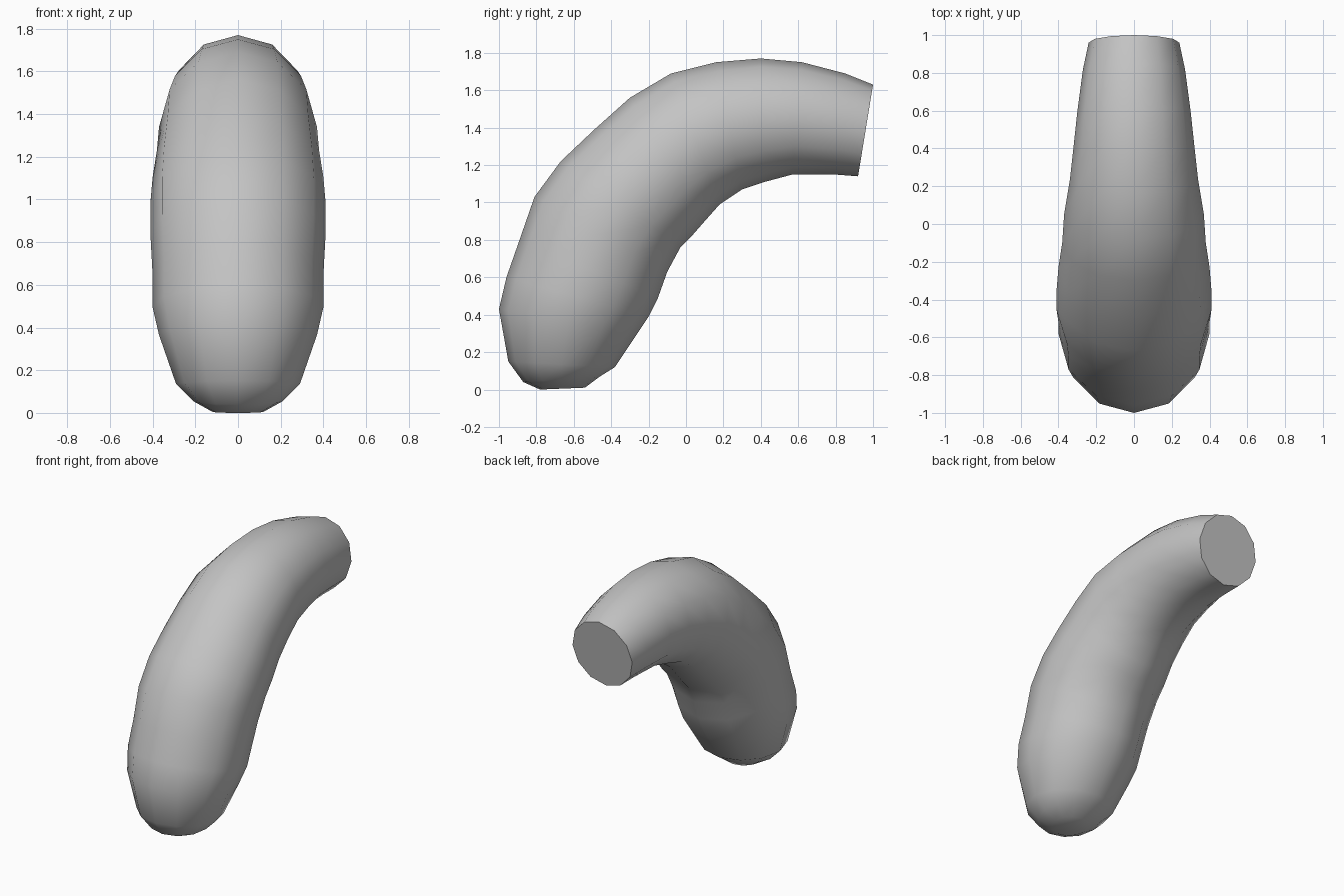
import bpy
import bmesh
import math
from mathutils import Vector

cube = bpy.data.objects.get("Cube")
if cube:
    bpy.data.objects.remove(cube, do_unlink=True)

SIDES = 12

# Plain grey skin
grey = bpy.data.materials.new("plain_grey")
grey.use_nodes = True
colour = (0.55, 0.55, 0.55, 1.0)
grey.diffuse_color = colour
grey.node_tree.nodes["Principled BSDF"].inputs["Base Color"].default_value = colour

# Rings along the bend: outer y, outer z, inner y, inner z, half width
RINGS = [
    (-.78, 0, -.54, .01, .12),
    (-.87, .04, -.46, .07, .21),
    (-.95, .15, -.38, .12, .29),
    (-1, .43, -.26, .3, .37),
    (-.96, .6, -.2, .39, .4),
    (-.89, .8, -.15, .49, .4),
    (-.81, 1.03, -.1, .63, .41),
    (-.67, 1.22, -.03, .76, .41),
    (-.49, 1.39, .03, .82, .4),
    (-.3, 1.56, .1, .9, .38),
    (-.08, 1.69, .18, .99, .37),
    (.16, 1.75, .3, 1.07, .34),
    (.4, 1.77, .42, 1.11, .32),
    (.62, 1.75, .57, 1.15, .3),
    (.85, 1.69, .79, 1.15, .27),
    (1, 1.63, .92, 1.14, .24),
]


def add_ring(bm, outer_y, outer_z, inner_y, inner_z, half_width):
    """Add one elliptical ring, starting at its outer point."""
    outer = Vector((0, outer_y, outer_z))
    inner = Vector((0, inner_y, inner_z))
    centre = (outer + inner) / 2
    reach = (outer - inner) / 2
    side = Vector((half_width, 0, 0))
    verts = []
    for k in range(SIDES):
        angle = math.tau * k / SIDES
        verts.append(bm.verts.new(centre + reach * math.cos(angle) + side * math.sin(angle)))
    return verts


# Curved body, with triangles winding along the bend
bm = bmesh.new()
rings = [add_ring(bm, *ring) for ring in RINGS]
for low, high in zip(rings, rings[1:]):
    for k in range(SIDES):
        n = (k + 1) % SIDES
        bm.faces.new((low[k], low[n], high[n]))
        bm.faces.new((low[k], high[n], high[k]))

# Flat caps at both ends
bm.faces.new(rings[0])
bm.faces.new(rings[-1])
bmesh.ops.recalc_face_normals(bm, faces=bm.faces)

mesh = bpy.data.meshes.new("curved_body")
bm.to_mesh(mesh)
bm.free()
mesh.materials.append(grey)
body = bpy.data.objects.new("curved_body", mesh)
bpy.context.collection.objects.link(body)

# Soft sides, crisp cap edges
bpy.ops.object.select_all(action="DESELECT")
body.select_set(True)
bpy.context.view_layer.objects.active = body
bpy.ops.object.shade_smooth_by_angle(angle=math.radians(35))
